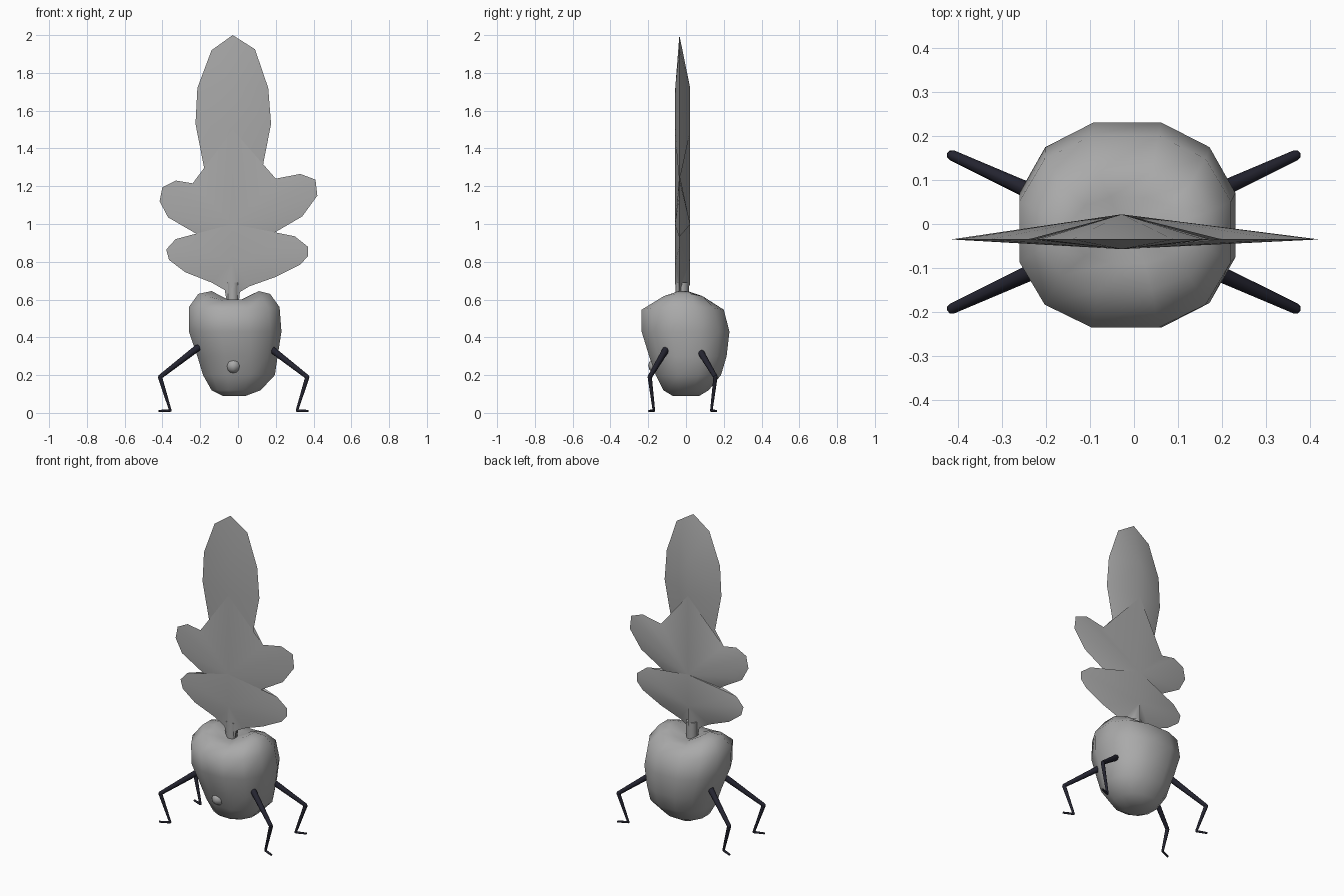
import bpy, bmesh, math
from mathutils import Vector, Matrix

cube = bpy.data.objects.get("Cube")
if cube:
    bpy.data.objects.remove(cube, do_unlink=True)


def material(name, rgb):
    mat = bpy.data.materials.new(name)
    mat.use_nodes = True
    mat.diffuse_color = (*rgb, 1)
    bsdf = next(n for n in mat.node_tree.nodes if n.type == 'BSDF_PRINCIPLED')
    bsdf.inputs["Base Color"].default_value = (*rgb, 1)
    return mat


grey = material("soft_grey", (0.4, 0.4, 0.4))
dark = material("dark_leg", (0.018, 0.018, 0.03))


def finish(bm, name, mat, angle):
    bmesh.ops.recalc_face_normals(bm, faces=bm.faces)
    mesh = bpy.data.meshes.new(name)
    bm.to_mesh(mesh)
    bm.free()
    mesh.materials.append(mat)
    obj = bpy.data.objects.new(name, mesh)
    bpy.context.collection.objects.link(obj)
    bpy.ops.object.select_all(action='DESELECT')
    obj.select_set(True)
    bpy.context.view_layer.objects.active = obj
    bpy.ops.object.shade_smooth_by_angle(angle=math.radians(angle))
    return obj


# Body: stacked rounded-square rings, with a groove across the top
def soft(v):
    return math.copysign(abs(v) ** 0.88, v)


rings = [  # z, x min, x max, y min, y max, groove depth
    (0.09, -0.08, 0.04, -0.07, 0.07, 0),
    (0.12, -0.14, 0.12, -0.12, 0.12, 0),
    (0.20, -0.185, 0.195, -0.16, 0.185, 0),
    (0.30, -0.215, 0.21, -0.195, 0.215, 0),
    (0.43, -0.26, 0.23, -0.235, 0.23, 0),
    (0.56, -0.26, 0.22, -0.235, 0.20, 0.02),
    (0.63, -0.21, 0.17, -0.15, 0.12, 0.05),
    (0.645, -0.14, 0.11, -0.09, 0.06, 0.065),
]
SIDES = 12
bm = bmesh.new()
loops = []
for z, x0, x1, y0, y1, dip in rings:
    loop = []
    for i in range(SIDES):
        a = math.tau * (i + 0.5) / SIDES
        edge = soft(math.cos(math.pi / SIDES))
        u, v = soft(math.cos(a)) / edge, soft(math.sin(a)) / edge
        loop.append(bm.verts.new(((x0 + x1) / 2 + u * (x1 - x0) / 2,
                                  (y0 + y1) / 2 + v * (y1 - y0) / 2,
                                  z - dip * (1 - abs(u)))))
    loops.append(loop)
for low, high in zip(loops, loops[1:]):
    for i in range(SIDES):
        j = (i + 1) % SIDES
        bm.faces.new((low[i], low[j], high[j], high[i]))
bm.faces.new(loops[0][::-1])
pit = bm.verts.new((-0.025, -0.015, 0.58))
for i in range(SIDES):
    bm.faces.new((loops[-1][i], loops[-1][(i + 1) % SIDES], pit))
finish(bm, "body", grey, 60)

# Nose
bm = bmesh.new()
bmesh.ops.create_uvsphere(bm, u_segments=8, v_segments=6, radius=0.04,
                          matrix=Matrix.Translation((-0.025, -0.16, 0.25)))
finish(bm, "nose", grey, 60)

# Leaf: outline points fanned to hubs on a raised central rib, front and back
hubs = [0.68, 0.80, 1.0, 1.5, 1.72]
right_edge = [  # x, z, hub index
    (0.005, 0.59, 0), (0.01, 0.64, 0), (0.06, 0.67, 1), (0.20, 0.72, 1),
    (0.33, 0.785, 1), (0.37, 0.83, 1), (0.37, 0.88, 1), (0.30, 0.935, 1),
    (0.16, 0.935, 2), (0.34, 1.04, 2), (0.42, 1.15, 2), (0.41, 1.235, 2),
    (0.33, 1.265, 2), (0.20, 1.24, 2), (0.085, 1.145, 3), (0.13, 1.3, 3),
    (0.175, 1.53, 3), (0.16, 1.72, 4), (0.09, 1.925, 4)]
left_edge = [
    (-0.06, 0.59, 0), (-0.07, 0.65, 0), (-0.14, 0.69, 1), (-0.28, 0.745, 1),
    (-0.365, 0.81, 1), (-0.38, 0.865, 1), (-0.33, 0.92, 1),
    (-0.215, 0.945, 2), (-0.37, 1.035, 2), (-0.415, 1.12, 2),
    (-0.40, 1.195, 2), (-0.33, 1.23, 2), (-0.24, 1.215, 2),
    (-0.125, 1.125, 3), (-0.18, 1.3, 3), (-0.225, 1.53, 3),
    (-0.215, 1.72, 4), (-0.14, 1.92, 4)]
RIB_X, EDGE_Y = -0.028, -0.035
bm = bmesh.new()
ribs = [[bm.verts.new((RIB_X, y, z)) for z in hubs] for y in (-0.057, 0.022)]
root = bm.verts.new((RIB_X, EDGE_Y, 0.58))
tip = bm.verts.new((RIB_X, EDGE_Y, 2.0))
for edge in (right_edge, left_edge):
    path = [(root, 0)]
    path += [(bm.verts.new((x, EDGE_Y, z)), h) for x, z, h in edge]
    path += [(tip, len(hubs) - 1)]
    for rib in ribs:
        for (p, hp), (q, hq) in zip(path, path[1:]):
            bm.faces.new((p, q, rib[hq]))
            if hp != hq:
                bm.faces.new((p, rib[hq], rib[hp]))
finish(bm, "leaf", grey, 50)


def bone(bm, a, b, ra, rb):
    a, b = Vector(a), Vector(b)
    turn = (b - a).to_track_quat('Z', 'Y').to_matrix().to_4x4()
    bmesh.ops.create_cone(bm, cap_ends=True, segments=8, radius1=ra,
                          radius2=rb, depth=(b - a).length,
                          matrix=Matrix.Translation((a + b) / 2) @ turn)


# Stem
bm = bmesh.new()
bone(bm, (RIB_X, -0.02, 0.56), (RIB_X, -0.02, 0.69), 0.032, 0.036)
finish(bm, "stem", grey, 60)

# Four jointed legs, mirrored around the body
joints = [(0.19, 0.082, 0.345, 0.019), (0.39, 0.174, 0.19, 0.012),
          (0.335, 0.152, 0.012, 0.007), (0.395, 0.177, 0.010, 0.006)]
for side, sx in (("left", 1), ("right", -1)):
    for end, sy in (("front", -1), ("back", 1)):
        bm = bmesh.new()
        points = [(sx * x - 0.023, sy * y - 0.018, z) for x, y, z, r in joints]
        radii = [j[3] for j in joints]
        for i in range(3):
            bone(bm, points[i], points[i + 1], radii[i], radii[i + 1])
            bmesh.ops.create_icosphere(bm, subdivisions=1, radius=radii[i],
                                       matrix=Matrix.Translation(points[i]))
        finish(bm, f"{end}_{side}_leg", dark, 50)
